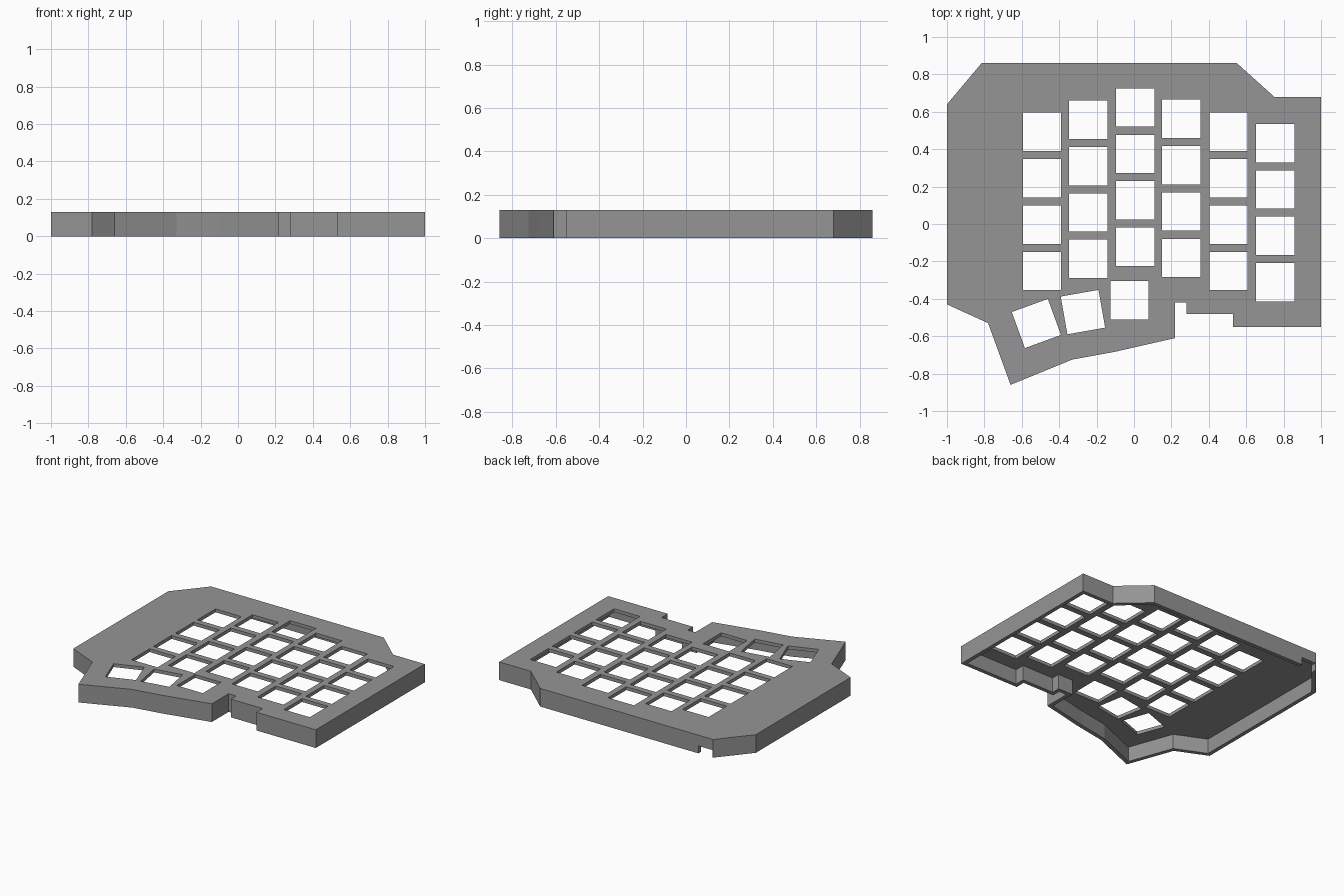
import bpy
import math
from mathutils import Vector, Matrix

if "Cube" in bpy.data.objects:
    bpy.data.objects.remove(bpy.data.objects["Cube"])

HEIGHT = 0.13      # full case height
PLATE = 0.024      # thickness of the top plate
WALL = 0.028       # thickness of the side walls
KEY = 0.205        # switch opening size
PITCH = 0.248      # spacing of openings within a column

# Case outline, counter-clockwise from the back left corner
OUTLINE = [(-0.815, 0.86), (-1, 0.64), (-1, -0.43), (-0.78, -0.53),
           (-0.66, -0.86), (-0.33, -0.725), (-0.11, -0.685), (0.22, -0.61),
           (0.22, -0.42), (0.28, -0.42), (0.28, -0.48), (0.53, -0.48),
           (0.53, -0.55), (1, -0.55), (1, 0.68), (0.75, 0.68), (0.55, 0.86)]

# Centre x and top edge y of each key column
COLUMNS = [(-0.492, 0.595), (-0.245, 0.66), (0.006, 0.725),
           (0.253, 0.665), (0.505, 0.595), (0.755, 0.535)]
# Thumb keys: x, y, rotation in degrees
THUMBS = [(-0.024, -0.407, 0), (-0.273, -0.471, 10), (-0.522, -0.532, 20)]


def prisms(name, outlines, z0, z1):
    """Make one object from counter-clockwise outlines extruded from z0 to z1."""
    verts, faces = [], []
    for pts in outlines:
        n, b = len(pts), len(verts)
        verts += [(x, y, z0) for x, y in pts] + [(x, y, z1) for x, y in pts]
        faces.append([b + i for i in reversed(range(n))])
        faces.append([b + n + i for i in range(n)])
        for i in range(n):
            j = (i + 1) % n
            faces.append([b + i, b + j, b + n + j, b + n + i])
    mesh = bpy.data.meshes.new(name)
    mesh.from_pydata(verts, [], faces)
    obj = bpy.data.objects.new(name, mesh)
    bpy.context.collection.objects.link(obj)
    return obj


def inset(pts, d):
    """Move every side of a counter-clockwise outline inward by d."""
    out = []
    for i, p in enumerate(pts):
        p = Vector(p)
        a = (p - Vector(pts[i - 1])).normalized()
        b = (Vector(pts[(i + 1) % len(pts)]) - p).normalized()
        na, nb = Vector((-a.y, a.x)), Vector((-b.y, b.x))
        out.append(tuple(p + (na + nb) * d / (1 + na.dot(nb))))
    return out


def square(x, y, degrees=0):
    """Switch opening around a centre."""
    h = KEY / 2
    rot = Matrix.Rotation(math.radians(degrees), 2)
    return [tuple(rot @ Vector(c) + Vector((x, y)))
            for c in ((-h, -h), (h, -h), (h, h), (-h, h))]


def box(x0, x1, y0, y1):
    return [(x0, y0), (x1, y0), (x1, y1), (x0, y1)]


# Case body
case = prisms("keyboard_case", [OUTLINE], 0, HEIGHT)
grey = bpy.data.materials.new("grey plastic")
grey.diffuse_color = (0.3, 0.3, 0.3, 1)
grey.use_nodes = True
grey.node_tree.nodes["Principled BSDF"].inputs["Base Color"].default_value = grey.diffuse_color
case.data.materials.append(grey)

# Hollow underside, switch openings and cable notch in the back wall
keys = [square(x, top - KEY / 2 - row * PITCH)
        for x, top in COLUMNS for row in range(4)]
keys += [square(*t) for t in THUMBS]
cutters = [
    prisms("cavity_cutter", [inset(OUTLINE, WALL)], -0.1, HEIGHT - PLATE),
    prisms("switch_opening_cutter", keys, 0.05, HEIGHT + 0.1),
    prisms("cable_notch_cutter", [box(-0.812, -0.70, 0.80, 0.92)], -0.12, 0.053),
]
for cutter in cutters:
    cutter.data.materials.append(grey)
    mod = case.modifiers.new(cutter.name, 'BOOLEAN')
    mod.operation = 'DIFFERENCE'
    mod.solver = 'EXACT'
    mod.object = cutter
    cutter.hide_render = True
    cutter.hide_set(True)
